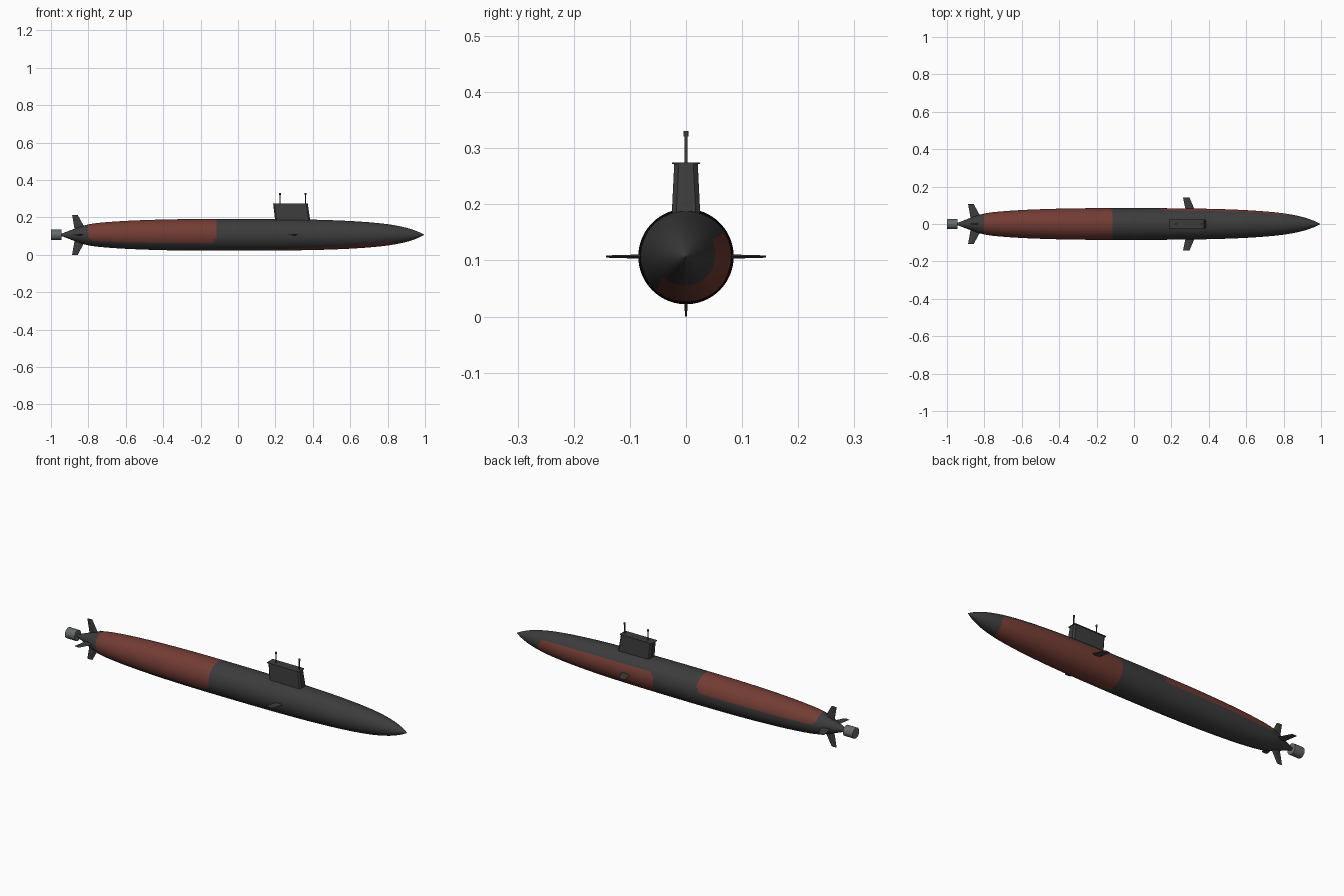
import bpy, bmesh, math
from mathutils import Vector, Matrix

cube = bpy.data.objects.get("Cube")
if cube:
    bpy.data.objects.remove(cube)

AXIS = 0.107   # height of the hull centreline


def material(name, rgb):
    m = bpy.data.materials.new(name)
    m.use_nodes = True
    m.diffuse_color = (*rgb, 1)
    m.node_tree.nodes["Principled BSDF"].inputs["Base Color"].default_value = (*rgb, 1)
    return m


DARK = material("dark grey", (0.045, 0.045, 0.045))
RED = material("rust red", (0.17, 0.045, 0.034))
STEEL = material("steel grey", (0.13, 0.145, 0.145))


def finish(bm, name, mats, smooth=True):
    bmesh.ops.recalc_face_normals(bm, faces=bm.faces)
    mesh = bpy.data.meshes.new(name)
    bm.to_mesh(mesh)
    bm.free()
    ob = bpy.data.objects.new(name, mesh)
    bpy.context.collection.objects.link(ob)
    for m in mats:
        mesh.materials.append(m)
    if smooth:
        bpy.ops.object.select_all(action='DESELECT')
        ob.select_set(True)
        bpy.context.view_layer.objects.active = ob
        bpy.ops.object.shade_smooth_by_angle(angle=math.radians(35))
    return ob


def cylinder(name, a, b, radius, mat, sides=12):
    a, b = Vector(a), Vector(b)
    bm = bmesh.new()
    turn = (b - a).to_track_quat('Z', 'Y').to_matrix().to_4x4()
    bmesh.ops.create_cone(bm, cap_ends=True, segments=sides, radius1=radius, radius2=radius,
                          depth=(b - a).length, matrix=Matrix.Translation((a + b) / 2) @ turn)
    return finish(bm, name, [mat])


def loft(name, loops, mat, smooth=False):
    """Closed solid through loops with equal point counts."""
    bm = bmesh.new()
    rings = [[bm.verts.new(p) for p in loop] for loop in loops]
    n = len(rings[0])
    for r, s in zip(rings, rings[1:]):
        for i in range(n):
            bm.faces.new((r[i], r[(i + 1) % n], s[(i + 1) % n], s[i]))
    bm.faces.new(rings[0])
    bm.faces.new(rings[-1])
    return finish(bm, name, [mat], smooth)


# Hull: revolved profile with two painted areas
PROFILE = [(-0.95, 0.004), (-0.87, 0.034), (-0.8, 0.056), (-0.7, 0.068), (-0.55, 0.077),
           (-0.35, 0.083), (-0.1, 0.085), (0.2, 0.084), (0.45, 0.08), (0.65, 0.071),
           (0.8, 0.057), (0.9, 0.038), (0.96, 0.018), (0.995, 0.001)]


def slope(i):
    a, b = PROFILE[max(i - 1, 0)], PROFILE[min(i + 1, len(PROFILE) - 1)]
    return (b[1] - a[1]) / (b[0] - a[0])


def hull_radius(x):
    for i, ((x0, r0), (x1, r1)) in enumerate(zip(PROFILE, PROFILE[1:])):
        if x <= x1 + 1e-6:
            h = x1 - x0
            t = (x - x0) / h
            return ((1 + 2 * t) * (1 - t) ** 2 * r0 + t * (1 - t) ** 2 * h * slope(i)
                    + t * t * (3 - 2 * t) * r1 + t * t * (t - 1) * h * slope(i + 1))
    return PROFILE[-1][1]


def in_patch(x, angle, x0, x1, a0, a1, corner=0.03):
    """Rounded rectangle test on the unrolled hull; angle in degrees from +y."""
    mid = (a0 + a1) / 2
    off = abs((angle - mid + 180) % 360 - 180)
    dx = min(x - x0, x1 - x)
    da = math.radians((a1 - a0) / 2 - off) * hull_radius(x)
    if dx < 0 or da < 0:
        return False
    return math.hypot(max(corner - dx, 0), max(corner - da, 0)) <= corner


def painted(x, angle):
    t = (x - 0.14) / 0.69
    return (in_patch(x, angle, -0.8, -0.12, 8, 213)
            or in_patch(x, angle, 0.14, 0.83, -112 - 30 * t, 33))


SIDES, STATIONS = 90, 170
bm = bmesh.new()
rings = []
for k in range(STATIONS + 1):
    x = -0.95 + 1.945 * k / STATIONS
    r = hull_radius(x)
    rings.append([bm.verts.new((x, r * math.cos(math.tau * i / SIDES),
                                AXIS + r * math.sin(math.tau * i / SIDES))) for i in range(SIDES)])
for r, s in zip(rings, rings[1:]):
    for i in range(SIDES):
        f = bm.faces.new((r[i], r[(i + 1) % SIDES], s[(i + 1) % SIDES], s[i]))
        x = (r[i].co.x + s[i].co.x) / 2
        f.material_index = int(painted(x, 360 * (i + 0.5) / SIDES))
bm.faces.new(rings[0])
bm.faces.new(rings[-1])
finish(bm, "hull", [DARK, RED])


# Control surfaces: swept thin blades turned around the hull axis
def blade(name, angle, root, tip, root_r, tip_r, half):
    turn = Matrix.Rotation(math.radians(angle), 3, 'X')

    def section(span, r, t):
        back, front = span
        mid = back + 0.6 * (front - back)
        pts = [(back, 0), (mid, t), (front, 0), (mid, -t)]
        return [turn @ Vector((x, r, z)) + Vector((0, 0, AXIS)) for x, z in pts]
    loft(name, [section(root, root_r, half), section(tip, tip_r, half * 0.5)], DARK)


for name, angle in (("left", 0), ("upper", 90), ("right", 180), ("lower", 270)):
    blade(name + "_stern_fin", angle, (-0.872, -0.81), (-0.887, -0.857), 0.02, 0.107, 0.004)
for name, angle in (("back", 0), ("front", 180)):
    blade(name + "_sail_plane", angle, (0.277, 0.327), (0.262, 0.296), 0.07, 0.143, 0.004)


# Sail with bevelled corners and a thin overhanging rim
def sail_loop(x0, x1, w, z, c=0.008):
    return [(x0 + c, -w, z), (x1 - c, -w, z), (x1, -w + c, z), (x1, w - c, z),
            (x1 - c, w, z), (x0 + c, w, z), (x0, w - c, z), (x0, -w + c, z)]


loft("sail", [sail_loop(0.2, 0.388, 0.026, 0.17), sail_loop(0.188, 0.373, 0.021, 0.273)], DARK)
loft("sail_rim", [sail_loop(0.186, 0.375, 0.025, 0.272, 0.004),
                  sail_loop(0.186, 0.375, 0.025, 0.275, 0.004)], DARK)

# Masts on the sail
for name, x in (("aft", 0.224), ("fore", 0.361)):
    cylinder(name + "_mast", (x, 0, 0.26), (x, 0, 0.325), 0.0028, DARK)
    cylinder(name + "_mast_head", (x, 0, 0.321), (x, 0, 0.331), 0.0048, DARK)

# Propulsor and shaft
cylinder("propulsor", (-1, 0, AXIS), (-0.943, 0, AXIS), 0.028, STEEL, 20)
cylinder("shaft", (-0.96, 0, AXIS), (-0.9, 0, AXIS), 0.008, DARK)
